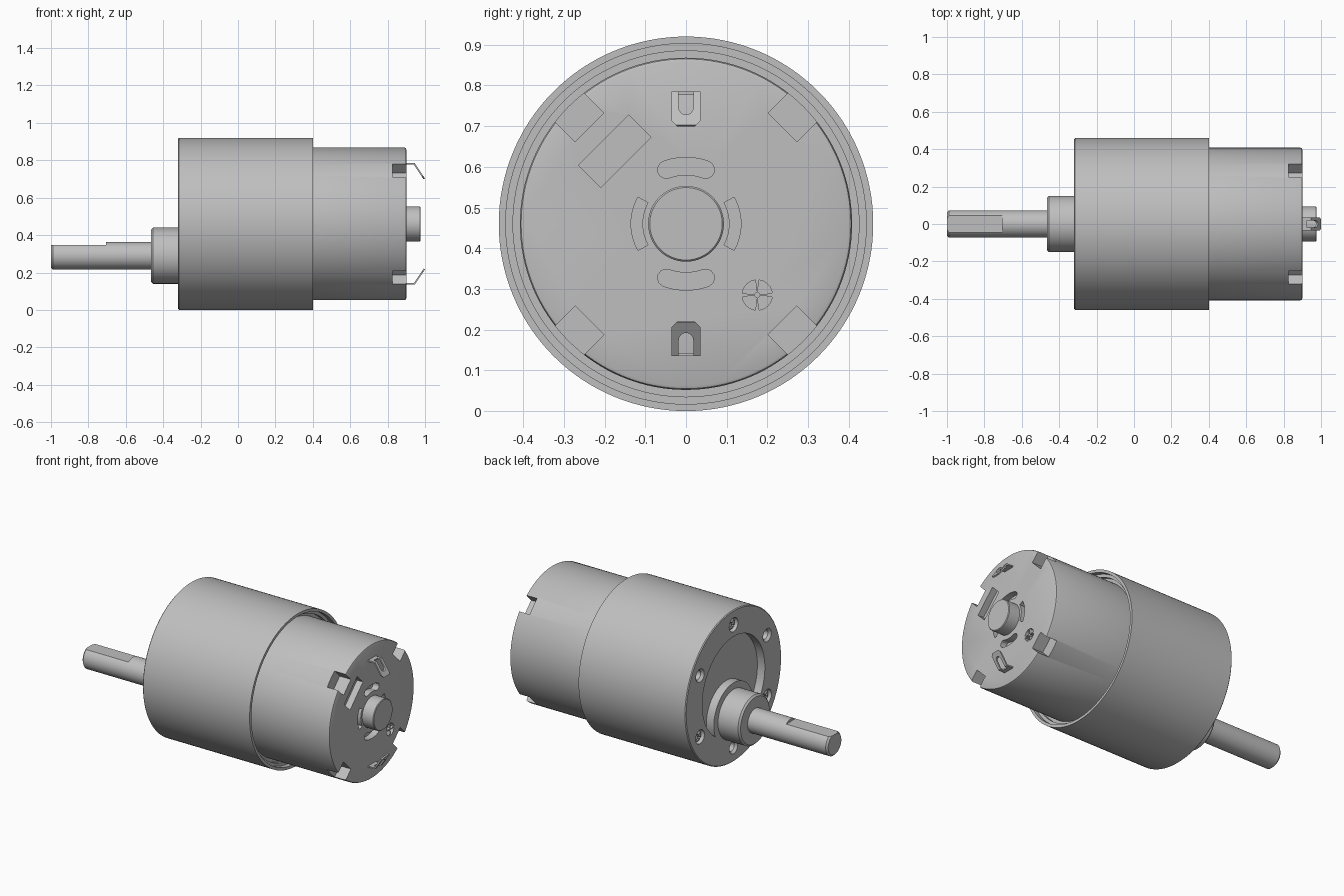
import bpy, bmesh, math
from math import sin, cos, pi, radians

AXIS_Z = 0.46       # height of the main axis
SHAFT_Z = -0.17     # output shaft offset below the main axis

old = bpy.data.objects.get("Cube")
if old:
    bpy.data.objects.remove(old, do_unlink=True)

metal = bpy.data.materials.new("grey_metal")
metal.use_nodes = True
metal.diffuse_color = (0.52, 0.52, 0.52, 1)
metal.node_tree.nodes["Principled BSDF"].inputs["Base Color"].default_value = (0.52, 0.52, 0.52, 1)


def finish(name, bm):
    bmesh.ops.recalc_face_normals(bm, faces=bm.faces[:])
    mesh = bpy.data.meshes.new(name)
    bm.to_mesh(mesh)
    bm.free()
    mesh.materials.append(metal)
    ob = bpy.data.objects.new(name, mesh)
    bpy.context.collection.objects.link(ob)
    return ob


def lathe(name, profile, y=0, z=0, seg=96):
    """Solid turned about the x direction from (x, radius) points."""
    bm = bmesh.new()
    rings = [[bm.verts.new((x, y + r * cos(2 * pi * i / seg), AXIS_Z + z + r * sin(2 * pi * i / seg)))
              for i in range(seg)] for x, r in profile]
    for a, b in zip(rings, rings[1:]):
        for i in range(seg):
            j = (i + 1) % seg
            bm.faces.new((a[i], a[j], b[j], b[i]))
    bm.faces.new(rings[0])
    bm.faces.new(rings[-1])
    return finish(name, bm)


def prism(name, pts, lo, hi, along="x"):
    """Outline extruded along x (y, z points) or along y (x, z points)."""
    bm = bmesh.new()
    ends = [[bm.verts.new((d, p, AXIS_Z + q) if along == "x" else (p, d, AXIS_Z + q))
             for p, q in pts] for d in (lo, hi)]
    for i in range(len(pts)):
        j = (i + 1) % len(pts)
        bm.faces.new((ends[0][i], ends[0][j], ends[1][j], ends[1][i]))
    bm.faces.new(ends[0])
    bm.faces.new(ends[1])
    return finish(name, bm)


def turned_rect(y, z, w, h, deg):
    c, s = cos(radians(deg)), sin(radians(deg))
    return [(y + u * c - v * s, z + u * s + v * c)
            for u, v in ((-w / 2, -h / 2), (w / 2, -h / 2), (w / 2, h / 2), (-w / 2, h / 2))]


def arc_slot(r0, r1, mid, half, y=0, z=0, rounded=False, n=12):
    """Outline of a curved slot, optionally with round ends."""
    steps = [-1 + 2 * i / n for i in range(n + 1)]
    polar = [(r1, mid + half * t) for t in steps]
    pts = [(r * cos(radians(a)), r * sin(radians(a))) for r, a in polar]
    inner = [(r0 * cos(radians(mid + half * t)), r0 * sin(radians(mid + half * t))) for t in reversed(steps)]

    def cap(deg, flip):
        rm, rr = (r0 + r1) / 2, (r1 - r0) / 2
        cy, cz = rm * cos(radians(deg)), rm * sin(radians(deg))
        start = deg if flip else deg + 180
        return [(cy + rr * cos(radians(start + 180 * k / 6)), cz + rr * sin(radians(start + 180 * k / 6)))
                for k in range(1, 6)]

    if rounded:
        pts = pts + cap(mid + half, True) + inner + cap(mid - half, False)
    else:
        pts = pts + inner
    return [(y + p, z + q) for p, q in pts]


def cut(ob, cutters):
    bpy.context.view_layer.objects.active = ob
    for c in cutters:
        mod = ob.modifiers.new("cut", "BOOLEAN")
        mod.operation, mod.solver, mod.object = "DIFFERENCE", "EXACT", c
        bpy.ops.object.modifier_apply(modifier=mod.name)
        bpy.data.objects.remove(c, do_unlink=True)


parts = []

# Gearbox housing with a stepped rim at the motor end
gearbox = lathe("gearbox_housing", [(-0.32, 0.455), (-0.315, 0.46), (0.40, 0.46), (0.40, 0.443), (0.37, 0.443),
                                    (0.37, 0.425), (0.35, 0.425)], seg=128)
parts.append(gearbox)

# Round recess in the gearbox face, leaving a pad around the shaft boss
recess = lathe("recess_cutter", [(-0.36, 0.30), (-0.27, 0.30)])
cut(recess, [lathe("pad_cutter", [(-0.40, 0.19), (-0.20, 0.19)], z=SHAFT_Z)])
cutters = [recess]

# Six threaded holes and three screw pockets
BOLT_R = 0.372
for k in range(6):
    a = radians(60 * k)
    cutters.append(lathe("hole_cutter", [(-0.33, 0.048), (-0.305, 0.028), (-0.22, 0.028)],
                         BOLT_R * cos(a), BOLT_R * sin(a), 24))
for k in range(3):
    a = radians(90 + 120 * k)
    y, z = BOLT_R * cos(a), BOLT_R * sin(a)
    cutters.append(lathe("pocket_cutter", [(-0.34, 0.042), (-0.28, 0.042)], y, z, 32))
    screw = lathe("screw_%d" % (k + 1), [(-0.312, 0.018), (-0.306, 0.03), (-0.298, 0.036), (-0.27, 0.036)], y, z, 32)
    cut(screw, [prism("drive_cutter", turned_rect(y, z, 0.045, 0.01, d), -0.33, -0.295) for d in (45, 135)])
    parts.append(screw)

# Holes on the bolt circle are turned so that screws sit between them
for c in cutters[1:]:
    if c.name.startswith("hole_cutter"):
        for v in c.data.vertices:
            y, z = v.co.y, v.co.z - AXIS_Z
            v.co.y = y * cos(pi / 6) - z * sin(pi / 6)
            v.co.z = AXIS_Z + y * sin(pi / 6) + z * cos(pi / 6)
cut(gearbox, cutters)

# Shaft boss and flatted output shaft
parts.append(lathe("shaft_boss", [(-0.28, 0.15), (-0.455, 0.15), (-0.465, 0.14)], z=SHAFT_Z))
shaft = lathe("output_shaft", [(-0.40, 0.073), (-0.99, 0.073), (-1.0, 0.063)], z=SHAFT_Z, seg=64)
cut(shaft, [prism("flat_cutter", [(-0.2, SHAFT_Z + 0.058), (0.2, SHAFT_Z + 0.058), (0.2, 0), (-0.2, 0)],
                  -1.1, -0.705)])
parts.append(shaft)

# Motor can with notches, vents, window and cross-shaped grille
can = lathe("motor_can", [(0.34, 0.408), (0.89, 0.408), (0.897, 0.405), (0.90, 0.398)], seg=128)
OUT, DEEP = 0.95, 0.86
cutters = []
for k in range(4):
    a = 45 + 90 * k
    r = 0.435
    cutters.append(prism("notch_cutter", turned_rect(r * cos(radians(a)), r * sin(radians(a)), 0.2, 0.1, a),
                         0.825, OUT))
    cutters.append(prism("grille_cutter", arc_slot(0.007, 0.037, a, 38, 0.175, -0.175), DEEP, OUT))
for a in (90, 270):
    cutters.append(prism("vent_cutter", arc_slot(0.12, 0.163, a, 20, rounded=True), DEEP, OUT))
for a in (0, 180):
    cutters.append(prism("vent_cutter", arc_slot(0.107, 0.135, a, 29), DEEP, OUT))
cutters.append(prism("window_cutter", turned_rect(-0.175, 0.178, 0.175, 0.077, 45), DEEP, OUT))
cut(can, cutters)
parts.append(can)

# Rear bearing cap
parts.append(lathe("bearing_cap", [(0.85, 0.093), (0.972, 0.093), (0.976, 0.089)]))

# Bent solder terminals with slotted eyes
for label, s in (("upper", 1), ("lower", -1)):
    side = [(0.86, 0.325), (0.945, 0.325), (1.0, 0.243), (0.992, 0.239), (0.94, 0.317), (0.86, 0.317)]
    tab = prism(label + "_terminal", [(x, s * z) for x, z in side], -0.036, 0.036, "y")
    eye = [(-0.018, 0.34), (0.018, 0.34)] + [(0.018 * cos(t * pi / 8), 0.286 - 0.018 * sin(t * pi / 8))
                                             for t in range(9)]
    tools = [prism("eye_cutter", [(y, s * z) for y, z in eye], 0.925, 1.1)]
    for e in (-1, 1):
        tools.append(prism("corner_cutter", [(e * 0.05, s * 0.268), (e * 0.012, s * 0.23), (e * 0.05, s * 0.23)],
                           0.93, 1.1))
    cut(tab, tools)
    parts.append(tab)

# Smooth the turned surfaces and keep edges sharp
bpy.ops.object.select_all(action="DESELECT")
for ob in parts:
    ob.select_set(True)
bpy.context.view_layer.objects.active = gearbox
bpy.ops.object.shade_smooth_by_angle(angle=radians(25))
